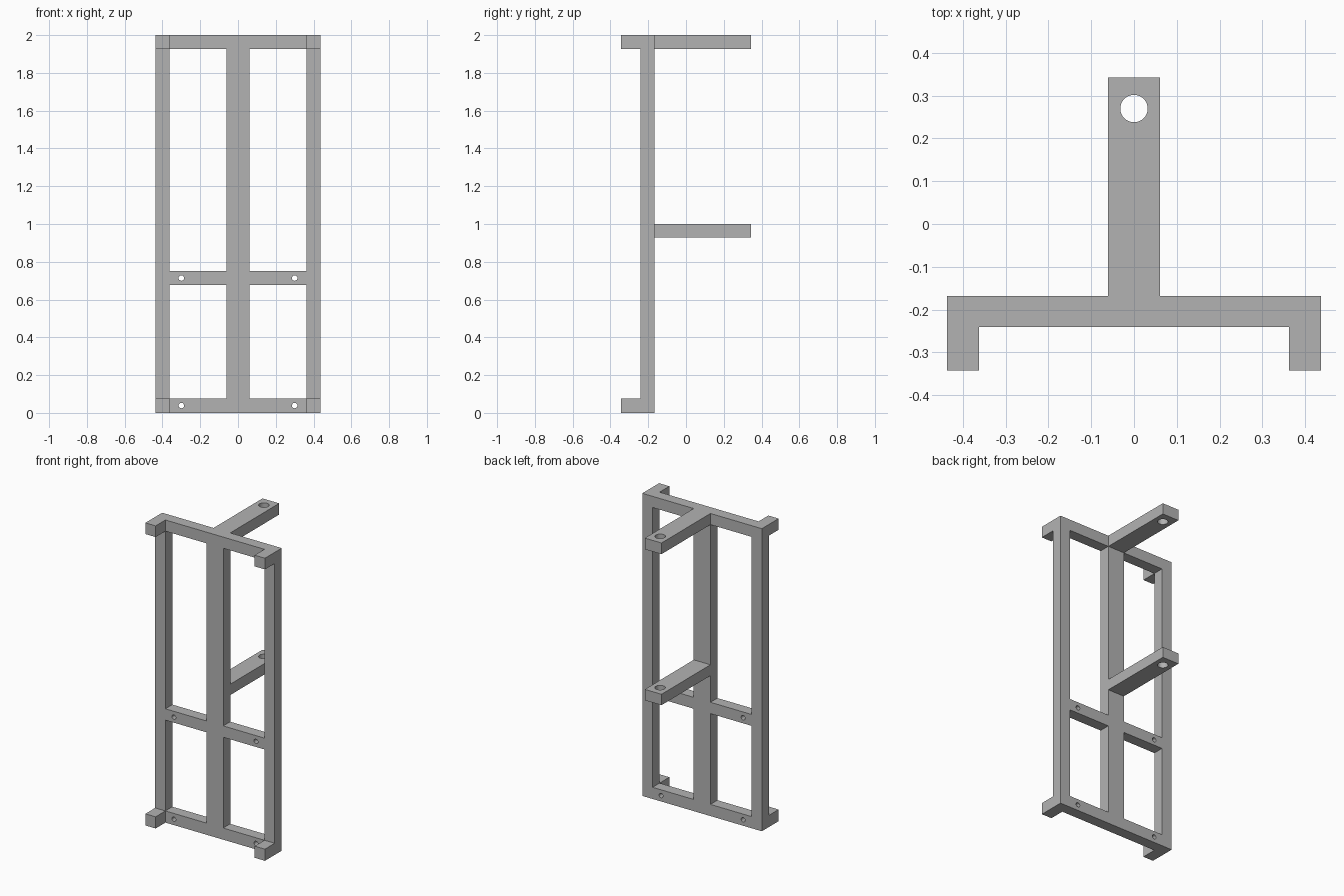
import bpy
import math

cube = bpy.data.objects.get("Cube")
if cube:
    bpy.data.objects.remove(cube, do_unlink=True)

grey = bpy.data.materials.new("plain grey")
grey.use_nodes = True
grey.diffuse_color = (0.45, 0.45, 0.45, 1)
grey.node_tree.nodes["Principled BSDF"].inputs["Base Color"].default_value = grey.diffuse_color

# Shared dimensions
HALF_W, STILE_IN, SPINE = 0.437, 0.362, 0.061
FRONT, BACK = -0.241, -0.168
LUG_FRONT, ARM_BACK = -0.343, 0.343
TOP, TOP_RAIL, BOTTOM_RAIL = 2.0, 1.926, 0.077
MID_LOW, MID_HIGH = 0.677, 0.752


def box(name, x, y, z):
    """Box spanning the (low, high) pair given on each axis."""
    spans = (x, y, z)
    bpy.ops.mesh.primitive_cube_add(size=1, location=[(a + b) / 2 for a, b in spans])
    ob = bpy.context.object
    ob.name = name
    ob.scale = [b - a for a, b in spans]
    bpy.ops.object.transform_apply(location=False, rotation=False, scale=True)
    ob.data.materials.append(grey)
    return ob


def drill(radius, location, tilt=0):
    bpy.ops.mesh.primitive_cylinder_add(vertices=32, radius=radius, depth=0.3,
                                        location=location, rotation=(tilt, 0, 0))
    return bpy.context.object


def cut(target, cutter):
    cutter.data.materials.clear()
    cutter.data.materials.append(grey)
    mod = target.modifiers.new("cut", "BOOLEAN")
    mod.operation, mod.solver, mod.object = "DIFFERENCE", "EXACT", cutter
    bpy.context.view_layer.objects.active = target
    bpy.ops.object.modifier_apply(modifier=mod.name)
    bpy.data.objects.remove(cutter, do_unlink=True)


# Upright frame with four openings and four screw holes
frame = box("frame", (-HALF_W, HALF_W), (FRONT, BACK), (0, TOP))
for side in (-1, 1):
    span = sorted((side * SPINE, side * STILE_IN))
    for low, high in ((BOTTOM_RAIL, MID_LOW), (MID_HIGH, TOP_RAIL)):
        cut(frame, box("opening", span, (FRONT - 0.1, BACK + 0.1), (low, high)))
    for z in (0.039, 0.714):
        cut(frame, drill(0.0145, (side * 0.3, (FRONT + BACK) / 2, z), math.pi / 2))

# Corner lugs reaching forward
for side, label in ((-1, "right"), (1, "left")):
    span = sorted((side * STILE_IN, side * HALF_W))
    box(f"upper_{label}_lug", span, (LUG_FRONT, FRONT), (TOP_RAIL, TOP))
    box(f"lower_{label}_lug", span, (LUG_FRONT, FRONT), (0, BOTTOM_RAIL))

# Rear arms with a vertical hole near the end
for name, low, high in (("upper_arm", TOP_RAIL, TOP), ("middle_arm", 0.928, 1.0)):
    arm = box(name, (-SPINE, SPINE), (BACK, ARM_BACK), (low, high))
    cut(arm, drill(0.032, (0, 0.27, (low + high) / 2)))
